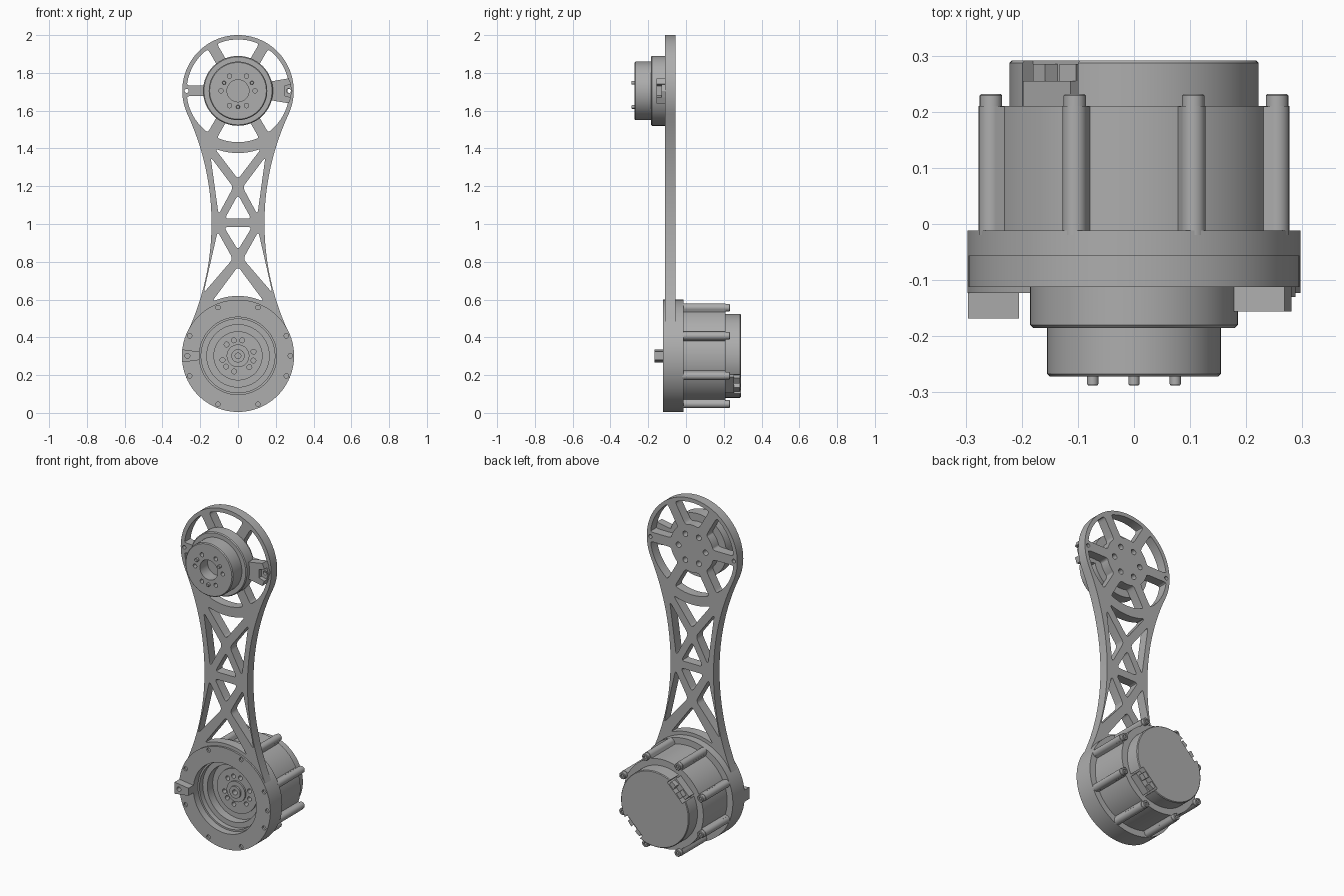
import bpy, bmesh
from math import sin, cos, asin, pi, radians, atan2, hypot
from mathutils import Vector, Matrix

if "Cube" in bpy.data.objects:
    bpy.data.objects.remove(bpy.data.objects["Cube"])

grey = bpy.data.materials.new("machined_grey")
grey.use_nodes = True
GREY = (0.42, 0.42, 0.42, 1)
grey.diffuse_color = GREY
grey.node_tree.nodes["Principled BSDF"].inputs["Base Color"].default_value = GREY

TOP, LOW = 1.705, 0.302      # heights of the two joint axes
RIM = 0.295                  # radius of the arm ends
FRONT, BACK = -0.112, -0.056  # arm plate faces


def finish(name, mesh):
    mesh.materials.clear()
    mesh.materials.append(grey)
    ob = bpy.data.objects.new(name, mesh)
    bpy.context.collection.objects.link(ob)
    bpy.ops.object.select_all(action='DESELECT')
    ob.select_set(True)
    bpy.context.view_layer.objects.active = ob
    bpy.ops.object.shade_smooth_by_angle(angle=radians(30))
    return ob


def from_bm(name, bm):
    mesh = bpy.data.meshes.new(name)
    bm.to_mesh(mesh)
    bm.free()
    return finish(name, mesh)


def lathe(bm, profile, x=0, z=0, steps=64):
    """Turn (radius, y) points about an axis along y."""
    part = bmesh.new()
    vs = [part.verts.new((r, y, 0)) for r, y in profile]
    es = [part.edges.new(p) for p in zip(vs, vs[1:])]
    bmesh.ops.spin(part, geom=vs + es, cent=(0, 0, 0), axis=(0, 1, 0),
                   angle=2 * pi, steps=steps)
    bmesh.ops.remove_doubles(part, verts=part.verts, dist=1e-5)
    bmesh.ops.recalc_face_normals(part, faces=part.faces)
    bmesh.ops.translate(part, verts=part.verts, vec=(x, 0, z))
    tmp = bpy.data.meshes.new("tmp")
    part.to_mesh(tmp)
    part.free()
    bm.from_mesh(tmp)
    bpy.data.meshes.remove(tmp)


def rod(bm, r, y0, y1, x, z, steps=20):
    lathe(bm, [(0, y0), (r, y0), (r, y1), (0, y1)], x, z, steps)


def box(bm, r, width, depth, y0, y1, angle, z):
    """Box placed at a radius and angle around a joint axis."""
    m = (Matrix.Translation((0, 0, z)) @ Matrix.Rotation(-angle, 4, 'Y')
         @ Matrix.Translation((r, (y0 + y1) / 2, 0))
         @ Matrix.Diagonal((depth, y1 - y0, width, 1)))
    bmesh.ops.create_cube(bm, size=1, matrix=m)


def cut(ob, bm):
    cutter = from_bm("cutter", bm)
    cutter.hide_render = True
    mod = ob.modifiers.new("cut", 'BOOLEAN')
    mod.operation, mod.solver, mod.object = 'DIFFERENCE', 'EXACT', cutter
    deps = bpy.context.evaluated_depsgraph_get()
    mesh = bpy.data.meshes.new_from_object(ob.evaluated_get(deps))
    name = ob.name
    bpy.data.objects.remove(ob)
    bpy.data.objects.remove(cutter)
    return finish(name, mesh)


def polar(r, a, z):
    return (r * cos(a), z + r * sin(a))


def arc(r, a0, a1, z, x=0, n=12):
    return [(x + r * cos(a0 + (a1 - a0) * i / n), z + r * sin(a0 + (a1 - a0) * i / n))
            for i in range(n + 1)]


def circle(r, x, z, n=24):
    return arc(r, 0, 2 * pi, z, x, n)[:-1]


def rounded(pts, d=0.022):
    out = []
    for i, p in enumerate(pts):
        p, a, b = Vector(p), Vector(pts[i - 1]), Vector(pts[(i + 1) % len(pts)])
        s = p + (a - p) * min(0.45, d / (a - p).length)
        e = p + (b - p) * min(0.45, d / (b - p).length)
        out += [tuple(s.lerp(p, t).lerp(p.lerp(e, t), t)) for t in (0, .25, .5, .75, 1)]
    return out


def slab(name, loops, y0, y1):
    """Flat plate facing front: first loop is the outline, the rest are holes."""
    cu = bpy.data.curves.new(name, 'CURVE')
    cu.dimensions, cu.fill_mode, cu.extrude = '2D', 'BOTH', (y1 - y0) / 2
    for pts in loops:
        sp = cu.splines.new('POLY')
        sp.points.add(len(pts) - 1)
        for q, (x, z) in zip(sp.points, pts):
            q.co = (x, z, 0, 1)
        sp.use_cyclic_u = True
    tmp = bpy.data.objects.new(name, cu)
    bpy.context.collection.objects.link(tmp)
    deps = bpy.context.evaluated_depsgraph_get()
    mesh = bpy.data.meshes.new_from_object(tmp.evaluated_get(deps))
    bpy.data.objects.remove(tmp)
    mesh.transform(Matrix.Translation((0, (y0 + y1) / 2, 0)) @ Matrix.Rotation(pi / 2, 4, 'X'))
    bm = bmesh.new()
    bm.from_mesh(mesh)
    bmesh.ops.remove_doubles(bm, verts=bm.verts, dist=1e-5)
    bmesh.ops.recalc_face_normals(bm, faces=bm.faces)
    bm.to_mesh(mesh)
    bm.free()
    return finish(name, mesh)


# Arm outline: two round ends joined by concave tangent arcs
MID, WAIST = (TOP + LOW) / 2, 0.14
half = TOP - MID
R = (half ** 2 + WAIST ** 2 - RIM ** 2) / (2 * (RIM - WAIST))
cx = R + WAIST
t = atan2(half, cx)
outline = arc(RIM, -t, pi + t, TOP, n=64)
outline += arc(R, -t, t, MID, -cx, 24)[::-1][1:-1]
outline += arc(RIM, pi - t, 2 * pi + t, LOW, n=64)
outline += arc(R, pi + t, pi - t, MID, cx, 24)[1:-1]

# Spoked wheel windows
holes = [circle(0.21, 0, LOW, 64)]
for k in range(6):
    a0, a1 = k * pi / 3, (k + 1) * pi / 3
    ro, ri, w = 0.272, 0.14, 0.028
    do, di = asin(w / ro), asin(w / ri)
    holes.append(rounded(arc(ro, a0 + do, a1 - do, TOP, n=10)
                         + arc(ri, a1 - di, a0 + di, TOP, n=4)))
    holes.append(circle(0.016, *polar(0.088, a0, TOP)))
holes += [circle(0.011, s * 0.272, TOP) for s in (-1, 1)]

# Cross-braced truss windows
for s in (-1, 1):
    holes.append(rounded([(s * .145, 1.355), (s * .103, 1.05), (s * .025, 1.195)]))
    holes.append(rounded([(s * .108, .96), (s * .182, .635), (s * .027, .815)]))
holes.append(rounded([(-.07, 1.028), (.07, 1.028), (0, 1.155)]))
holes.append(rounded([(-.074, .984), (.074, .984), (0, .862)]))
holes.append(rounded(arc(.33, -pi / 2 - .38, -pi / 2 + .38, TOP, n=6) + [(0, 1.238)]))
holes.append(rounded(arc(.318, pi / 2 + .45, pi / 2 - .45, LOW, n=6) + [(0, .775)]))
slab("arm_plate", [outline] + holes, FRONT, BACK)

# Upper output actuator with bore and bolt holes
bm = bmesh.new()
lathe(bm, [(0, -.2), (.058, -.2), (.058, -.272), (.15, -.272), (.155, -.267), (.155, -.185),
           (.18, -.185), (.185, -.18), (.185, FRONT), (0, FRONT)], 0, TOP)
upper = from_bm("upper_actuator", bm)
bm = bmesh.new()
for k in range(6):
    x, z = polar(0.09, k * pi / 3, TOP)
    rod(bm, 0.012, -.3, -.245, x, z, 16)
cut(upper, bm)
bm = bmesh.new()
for a in (30, 150, 270):
    x, z = polar(0.085, radians(a), TOP)
    lathe(bm, [(0, -.288), (.008, -.288), (.01, -.285), (.01, -.265), (0, -.265)], x, z, 16)
from_bm("locating_pins", bm)

# Lower hollow housing: flange, stepped bore, motor drum and rear cap
bm = bmesh.new()
lathe(bm, [(0, .02), (.015, .02), (.015, -.03), (.035, -.03), (.035, -.02), (.06, -.02),
           (.06, -.01), (.13, -.01), (.13, 0), (.165, 0), (.165, -.05), (.195, -.05),
           (.195, -.08), (.205, -.08), (.205, -.123), (.297, -.123), (.297, -.012),
           (.26, -.012), (.26, .21), (.222, .21), (.222, .287), (.218, .291), (0, .291)],
      0, LOW, 96)
housing = from_bm("lower_housing", bm)
bm = bmesh.new()
bolt_angles = [pi / 8 + k * pi / 4 for k in range(8)]
for a in bolt_angles + [0]:
    x, z = polar(0.277, a, LOW)
    rod(bm, 0.012, -.14, -.09, x, z, 16)
for a in (15, 75, 105, 135, 195, 222, 256, 315, 343):
    x, z = polar(0.085, radians(a), LOW)
    rod(bm, 0.013, -.05, .02, x, z, 16)
connector_angles = [3 * pi / 4, -pi / 4]
for a in connector_angles:
    box(bm, 0.235, 0.14, 0.1, .2101, .31, a, LOW)
cut(housing, bm)

# Ribs along the drum and their cap screws
ribs, screws = bmesh.new(), bmesh.new()
for a in bolt_angles:
    x, z = polar(0.276, a, LOW)
    rod(ribs, 0.022, -.02, .21, x, z)
    box(ribs, 0.262, 0.044, 0.028, -.02, .2095, a, LOW)
    lathe(screws, [(0, .225), (.009, .225), (.009, .232), (.017, .232), (.02, .229),
                   (.02, .205), (0, .205)], x, z, 20)
from_bm("drum_ribs", ribs)
from_bm("cap_screws", screws)

# Cable connectors at the rear cap
bm = bmesh.new()
for a in connector_angles:
    box(bm, 0.2, 0.12, 0.04, .205, .255, a, LOW)
    for s in (-.04, .025):
        box(bm, 0.2, 0.035, 0.028, .25, .285, a + s / 0.2, LOW)
from_bm("cable_connectors", bm)

# End-stop blocks: forked one above, plain one below
slab("upper_stop", [[(.175, TOP - .05), (.268, TOP - .066), (.281, TOP - .035),
                     (.245, TOP - .025), (.245, TOP + .025), (.281, TOP + .035),
                     (.268, TOP + .066), (.175, TOP + .05)]], -.156, FRONT + .002)
slab("upper_stop_base", [[(.175, TOP - .045), (.27, TOP - .06), (.288, TOP),
                          (.27, TOP + .06), (.175, TOP + .045)],
                         circle(.012, .268, TOP)], -.13, FRONT + .001)
slab("lower_stop", [[(-.205, LOW - .022), (-.205, LOW + .022), (-.296, LOW + .034),
                     (-.296, LOW - .034)], circle(.013, -.268, LOW)], -.168, -.122)
